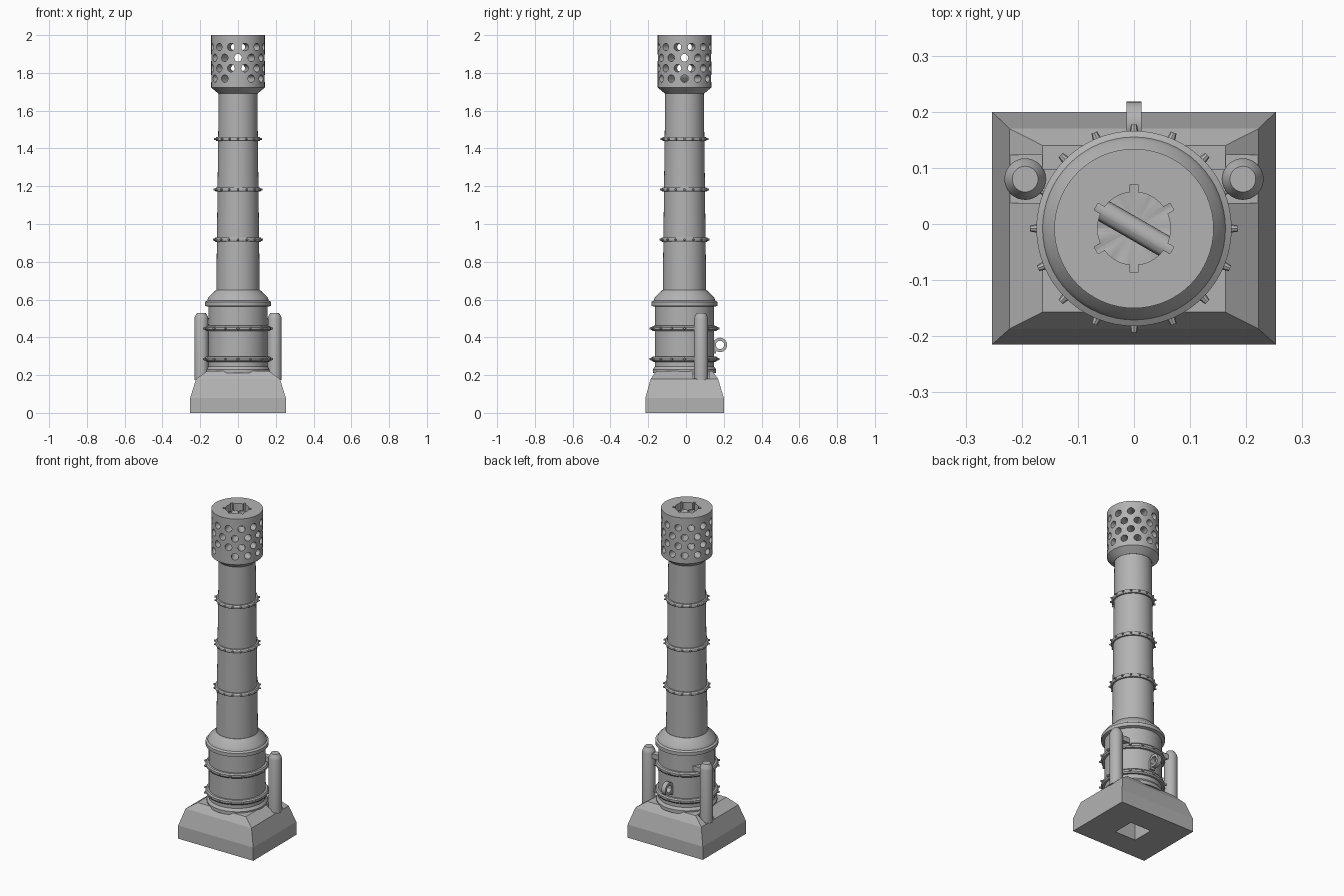
import bpy, bmesh
from math import sin, cos, pi, radians
from mathutils import Matrix, Vector

old = bpy.data.objects.get("Cube")
if old:
    bpy.data.objects.remove(old, do_unlink=True)

AXIS_Y = -0.008          # tower axis sits slightly forward of centre
SIDES = 64

grey = bpy.data.materials.new("plain_grey")
grey.use_nodes = True
GREY = (0.45, 0.45, 0.45, 1)
grey.diffuse_color = GREY
grey.node_tree.nodes["Principled BSDF"].inputs["Base Color"].default_value = GREY


def finish(bm, name, smooth=False):
    bmesh.ops.recalc_face_normals(bm, faces=bm.faces)
    me = bpy.data.meshes.new(name)
    bm.to_mesh(me)
    bm.free()
    me.materials.append(grey)
    ob = bpy.data.objects.new(name, me)
    bpy.context.collection.objects.link(ob)
    if smooth:
        shade(ob)
    return ob


def activate(ob):
    bpy.ops.object.select_all(action='DESELECT')
    ob.select_set(True)
    bpy.context.view_layer.objects.active = ob


def shade(ob):
    activate(ob)
    bpy.ops.object.shade_smooth_by_angle(angle=radians(30))


def lathe(name, profile, x=0, y=AXIS_Y, sides=SIDES, smooth=True):
    """Closed solid turned from (radius, height) points."""
    bm = bmesh.new()
    rings = [[bm.verts.new((x + r * cos(2 * pi * i / sides),
                            y + r * sin(2 * pi * i / sides), z))
              for i in range(sides)] for r, z in profile]
    for a, b in zip(rings, rings[1:]):
        for i in range(sides):
            j = (i + 1) % sides
            bm.faces.new((a[i], a[j], b[j], b[i]))
    bm.faces.new(rings[0][::-1])
    bm.faces.new(rings[-1])
    return finish(bm, name, smooth)


def box(name, lo, hi, turn=0):
    bm = bmesh.new()
    lo, hi = Vector(lo), Vector(hi)
    mid = (lo + hi) / 2
    bmesh.ops.create_cube(bm, size=1, matrix=Matrix.Translation(mid)
                          @ Matrix.Rotation(turn, 4, 'Z')
                          @ Matrix.Diagonal((*(hi - lo), 1)))
    return finish(bm, name)


def cut(target, cutter):
    mod = target.modifiers.new("cut", 'BOOLEAN')
    mod.operation, mod.solver, mod.object = 'DIFFERENCE', 'EXACT', cutter
    activate(target)
    bpy.ops.object.modifier_apply(modifier=mod.name)
    bpy.data.objects.remove(cutter, do_unlink=True)


def bolts(name, radius, z, count=16, size=0.009):
    """Ring of short radial studs."""
    bm = bmesh.new()
    for i in range(count):
        place = (Matrix.Translation((0, AXIS_Y, z))
                 @ Matrix.Rotation(2 * pi * i / count, 4, 'Z')
                 @ Matrix.Translation((radius, 0, 0))
                 @ Matrix.Rotation(pi / 2, 4, 'Y'))
        bmesh.ops.create_cone(bm, cap_ends=True, segments=8, radius1=size,
                              radius2=size * 0.6, depth=0.02, matrix=place)
    return finish(bm, name)


# Stepped rectangular plinth: half width, front, back, height
bm = bmesh.new()
levels = [(0.253, -0.215, 0.2, 0), (0.253, -0.215, 0.2, 0.08),
          (0.222, -0.187, 0.17, 0.18), (0.163, -0.157, 0.14, 0.222)]
loops = [[bm.verts.new(p) for p in
          ((-w, f, z), (w, f, z), (w, b, z), (-w, b, z))]
         for w, f, b, z in levels]
for a, b in zip(loops, loops[1:]):
    for i in range(4):
        j = (i + 1) % 4
        bm.faces.new((a[i], a[j], b[j], b[i]))
bm.faces.new(loops[0][::-1])
bm.faces.new(loops[-1])
plinth = finish(bm, "plinth")
cut(plinth, box("socket", (-0.07, -0.073, -0.1), (0.07, 0.057, 0.2)))
for s in (-1, 1):
    xs = sorted((s * 0.164, s * 0.3))
    cut(plinth, box("pad_cut", (xs[0], 0.037, 0.181), (xs[1], 0.123, 0.3)))

# Lower drum with collar and sloping shoulder
lathe("lower_drum", [(0.168, 0.21), (0.168, 0.23), (0.157, 0.245),
                     (0.157, 0.562), (0.174, 0.567), (0.174, 0.588),
                     (0.163, 0.595), (0.157, 0.612), (0.117, 0.65)])
for n, z in enumerate((0.285, 0.447)):
    lathe(f"drum_band_{n + 1}", [(0.15, z - 0.015), (0.168, z - 0.014),
                                 (0.174, z - 0.006), (0.174, z + 0.006),
                                 (0.168, z + 0.014), (0.15, z + 0.015)])
    bolts(f"drum_bolts_{n + 1}", 0.175, z)

# Tapered shaft with bolted bands
lathe("shaft", [(0.115, 0.64), (0.102, 1.7)])
for n, z in enumerate((0.917, 1.182, 1.45)):
    r = 0.124 - n * 0.003
    lathe(f"shaft_band_{n + 1}", [(0.1, z - 0.011), (r - 0.004, z - 0.011),
                                  (r, z - 0.005), (r, z + 0.005),
                                  (r - 0.004, z + 0.011), (0.1, z + 0.011)])
    bolts(f"shaft_bolts_{n + 1}", r - 0.001, z, size=0.008)

# Perforated head with a notched bore
head = lathe("perforated_head", [(0.103, 1.69), (0.142, 1.722), (0.142, 2.0)],
             smooth=False)
cut(head, lathe("bore", [(0.065, 1.751), (0.065, 2.1)], smooth=False))
for i in range(3):
    cut(head, box("notch", (-0.078, AXIS_Y - 0.007, 1.753),
                  (0.078, AXIS_Y + 0.007, 2.1), pi / 2 + i * pi / 3))
for i in range(12):
    bm = bmesh.new()
    for z in ((1.88, 1.77) if i % 2 == 0 else (1.937, 1.825)):
        bmesh.ops.create_cone(
            bm, cap_ends=True, segments=20, radius1=0.02, radius2=0.02, depth=0.4,
            matrix=Matrix.Translation((0, AXIS_Y, z))
            @ Matrix.Rotation(i * pi / 12, 4, 'Z') @ Matrix.Rotation(pi / 2, 4, 'Y'))
    cut(head, finish(bm, "drill"))
shade(head)

# Side pipes with chamfered caps and brackets
for s, side in ((1, "left"), (-1, "right")):
    lathe(f"{side}_pipe", [(0.037, 0.175), (0.037, 0.5), (0.034, 0.51), (0.023, 0.53)],
          x=s * 0.194, y=0.08, sides=32)
    xs = sorted((s * 0.115, s * 0.194))
    box(f"{side}_pipe_bracket", (xs[0], 0.062, 0.468), (xs[1], 0.098, 0.498))

# Flat lifting ring on a small mount at the back
bm = bmesh.new()
rows = []
for i in range(32):
    a = 2 * pi * i / 32
    rows.append([bm.verts.new((x, 0.18 + r * cos(a), 0.36 + r * sin(a)))
                 for x, r in ((-0.013, 0.038), (0.013, 0.038),
                              (0.013, 0.022), (-0.013, 0.022))])
for i, a in enumerate(rows):
    b = rows[(i + 1) % len(rows)]
    for k in range(4):
        m = (k + 1) % 4
        bm.faces.new((a[k], a[m], b[m], b[k]))
finish(bm, "lifting_ring", True)
box("ring_mount", (-0.016, 0.13, 0.315), (0.016, 0.16, 0.372))
